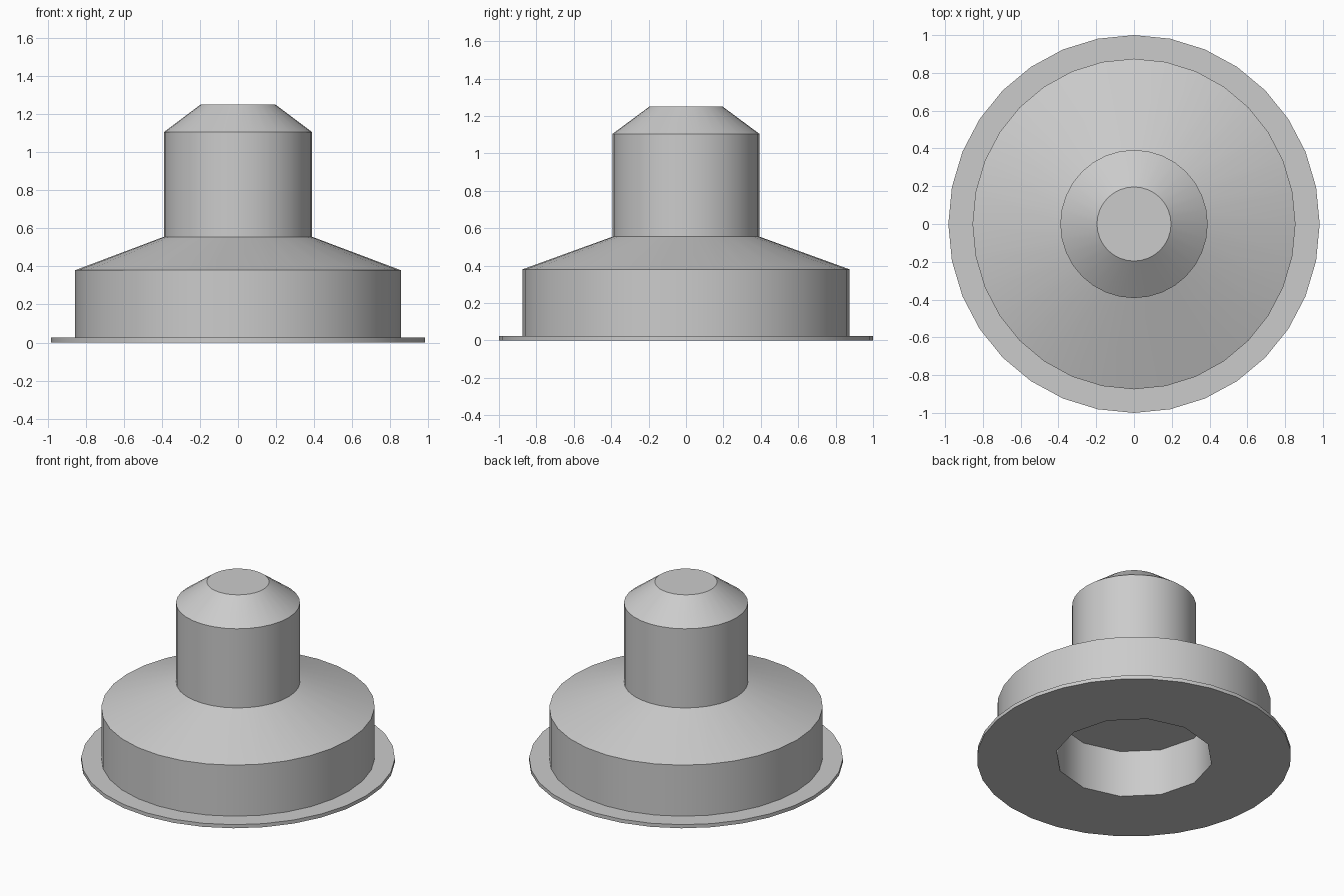
import bpy
import bmesh
import math

cube = bpy.data.objects.get("Cube")
if cube:
    bpy.data.objects.remove(cube, do_unlink=True)

grey = bpy.data.materials.new("plain grey")
grey.use_nodes = True
colour = (0.6, 0.6, 0.6, 1)
grey.diffuse_color = colour
grey.node_tree.nodes["Principled BSDF"].inputs["Base Color"].default_value = colour


def stack(name, profile, sides):
    """Loft capped elliptical rings given as (x radius, y radius, height)."""
    bm = bmesh.new()
    rings = []
    for rx, ry, z in profile:
        angles = [math.tau * i / sides for i in range(sides)]
        rings.append([bm.verts.new((rx * math.cos(a), ry * math.sin(a), z)) for a in angles])
    for low, high in zip(rings, rings[1:]):
        for i in range(sides):
            j = (i + 1) % sides
            bm.faces.new((low[i], low[j], high[j], high[i]))
    bm.faces.new(rings[0][::-1])
    bm.faces.new(rings[-1])
    mesh = bpy.data.meshes.new(name)
    bm.to_mesh(mesh)
    bm.free()
    mesh.materials.append(grey)
    obj = bpy.data.objects.new(name, mesh)
    bpy.context.collection.objects.link(obj)
    return obj


# Flange, drum, sloped shoulder, neck and tapered tip in one closed shell
body = stack("flanged_body", [
    (0.983, 1.0, 0), (0.983, 1.0, 0.025),
    (0.855, 0.875, 0.025), (0.855, 0.875, 0.38),
    (0.39, 0.392, 0.555), (0.39, 0.392, 1.105),
    (0.196, 0.196, 1.25)], 32)

# Blind twelve-sided socket in the underside
cutter = stack("socket_cutter", [(0.495, 0.495, -0.1), (0.495, 0.495, 0.325)], 12)
cutter.hide_render = True
socket = body.modifiers.new("socket", 'BOOLEAN')
socket.operation = 'DIFFERENCE'
socket.solver = 'EXACT'
socket.object = cutter

bpy.ops.object.select_all(action='DESELECT')
bpy.context.view_layer.objects.active = body
body.select_set(True)
bpy.ops.object.modifier_apply(modifier="socket")
bpy.data.objects.remove(cutter, do_unlink=True)
bpy.ops.object.shade_smooth_by_angle(angle=math.radians(32))
